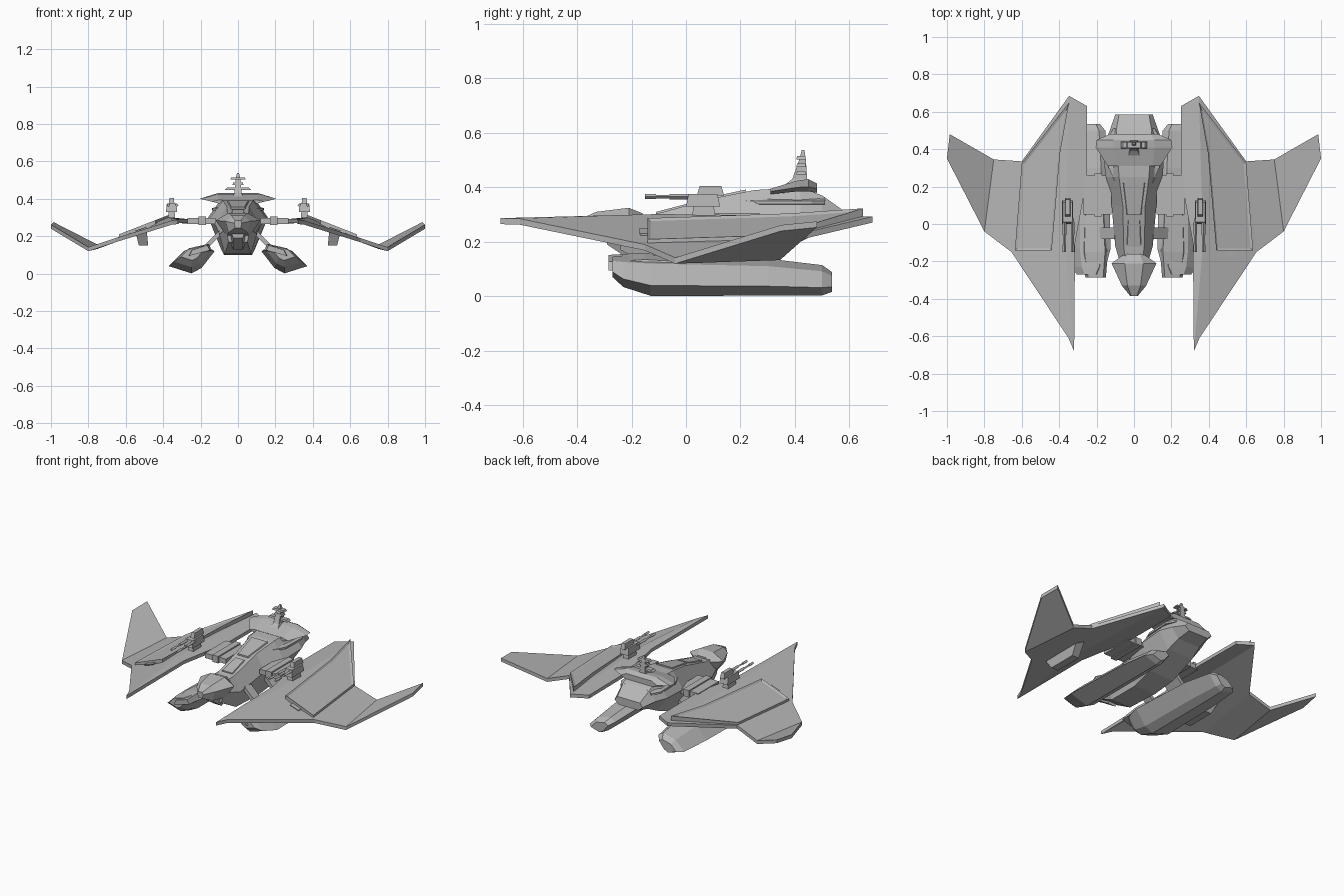
import bpy, bmesh
from mathutils import Vector

cube = bpy.data.objects.get("Cube")
if cube:
    bpy.data.objects.remove(cube, do_unlink=True)

grey = bpy.data.materials.new("hull grey")
grey.use_nodes = True
grey.diffuse_color = (0.47, 0.47, 0.47, 1)
grey.node_tree.nodes["Principled BSDF"].inputs["Base Color"].default_value = grey.diffuse_color


def finish(name, bm, mirror):
    bmesh.ops.recalc_face_normals(bm, faces=bm.faces[:])
    mesh = bpy.data.meshes.new(name)
    bm.to_mesh(mesh)
    bm.free()
    mesh.materials.append(grey)
    obj = bpy.data.objects.new(name, mesh)
    bpy.context.collection.objects.link(obj)
    if mirror:
        mod = obj.modifiers.new("mirror", 'MIRROR')
        mod.use_mirror_merge = False
    return obj


def loft(name, rings, mirror=False):
    """Skin closed rings of points and cap both ends."""
    bm = bmesh.new()
    rows = [[bm.verts.new(p) for p in ring] for ring in rings]
    n = len(rows[0])
    for a, b in zip(rows, rows[1:]):
        for i in range(n):
            j = (i + 1) % n
            bm.faces.new((a[i], a[j], b[j], b[i]))
    bm.faces.new(rows[0])
    bm.faces.new(rows[-1])
    return finish(name, bm, mirror)


def hull(name, sections):
    """Symmetric six-sided hull from (y, bottom w, z, middle w, z, top w, z)."""
    rings = []
    for y, wb, zb, wm, zm, wt, zt in sections:
        rings.append([(-wb, y, zb), (wb, y, zb), (wm, y, zm),
                      (wt, y, zt), (-wt, y, zt), (-wm, y, zm)])
    return loft(name, rings)


def box(name, x, y, z, mirror=True, taper=1.0):
    """Box from ranges, with its top optionally tapered."""
    cx, cy = sum(x) / 2, sum(y) / 2
    rings = []
    for h, s in ((z[0], 1.0), (z[1], taper)):
        rings.append([(cx + (px - cx) * s, cy + (py - cy) * s, h)
                      for px, py in ((x[0], y[0]), (x[1], y[0]), (x[1], y[1]), (x[0], y[1]))])
    return loft(name, rings, mirror)


def slab(name, points, faces, depth, rim=0):
    """Sheet of faces thickened downward, with an optional raised rim."""
    bm = bmesh.new()
    verts = {k: bm.verts.new(p) for k, p in points.items()}
    tops = [bm.faces.new([verts[k] for k in f]) for f in faces]
    out = bmesh.ops.extrude_face_region(bm, geom=tops, use_keep_orig=True)
    moved = [g for g in out["geom"] if isinstance(g, bmesh.types.BMVert)]
    bmesh.ops.translate(bm, verts=moved, vec=(0, 0, -depth))
    bmesh.ops.recalc_face_normals(bm, faces=bm.faces[:])
    if rim:
        bmesh.ops.inset_region(bm, faces=tops, thickness=rim, depth=-0.007, use_even_offset=True)
    return finish(name, bm, True)


# Wings with drooping outer panels and upturned tips
slab("wing", {
    "a": (.32, -.68, .287), "n": (.35, -.61, .285), "b": (.655, -.15, .19),
    "c": (.80, -.04, .142), "d": (.75, .345, .155), "e": (.60, .335, .21),
    "f": (.347, .685, .293), "g": (.25, .63, .29), "h": (.25, .25, .293),
    "i": (.315, -.1, .293), "k": (.37, -.1, .302),
    "s": (1.0, .35, .262), "t": (.985, .48, .275)},
    ["akfghi", "anbefk", "bcde", "cstd"], .022)


# Raised wing panel with a rim
def wing_height(x):
    return .314 - .39 * (x - .37)


plan = {"a": (.347, .65), "b": (.60, .325), "c": (.637, -.142), "d": (.44, -.142), "e": (.395, .38)}
slab("wing_panel", {k: (x, y, wing_height(x)) for k, (x, y) in plan.items()},
     ["abcde"], .032, rim=.012)

# Blocks hanging under the wings
loft("underwing_block", [
    [(.49, -.17, .25), (.55, -.17, .23), (.53, -.12, .15), (.48, -.12, .15)],
    [(.49, .14, .25), (.55, .14, .23), (.53, .07, .15), (.48, .07, .15)]], True)

# Joints between hull and wings
box("wing_joint", (.12, .27), (.05, .26), (.265, .297))
box("wing_joint_collar", (.17, .21), (.04, .27), (.26, .305))

# Fuselage
hull("fuselage", [
    (-.24, .05, .17, .065, .24, .04, .285),
    (-.12, .07, .105, .10, .21, .055, .30),
    (.10, .075, .10, .12, .26, .06, .36),
    (.25, .09, .13, .155, .29, .08, .39),
    (.42, .09, .20, .16, .30, .09, .40),
    (.50, .08, .24, .13, .30, .095, .37),
    (.585, .07, .26, .10, .285, .08, .31)])

# Wedge head at the bow
hull("head", [
    (-.385, .015, .245, .02, .27, .015, .285),
    (-.33, .05, .22, .065, .28, .035, .31),
    (-.21, .06, .20, .12, .285, .05, .325),
    (-.16, .03, .20, .05, .28, .03, .305)])
hull("chin_intake", [
    (-.29, .025, .19, .035, .22, .035, .26),
    (-.20, .025, .13, .04, .16, .04, .25)])

# Canopy plates following the sloping spine
for name, w0, w1, y0, y1, z0, z1 in (
        ("front_canopy", .045, .04, -.11, .02, .304, .338),
        ("rear_canopy", .045, .065, .05, .22, .350, .386)):
    loft(name, [[(-w0, y0, z0 - .02), (w0, y0, z0 - .02), (w0 - .01, y0, z0 + .006), (.01 - w0, y0, z0 + .006)],
                [(-w1, y1, z1 - .02), (w1, y1, z1 - .02), (w1 - .01, y1, z1 + .006), (.01 - w1, y1, z1 + .006)]])

# Side blisters along the stern
loft("side_blister", [
    [(.08, y, .33), (w, y, .338), (w, y, .35), (.08, y, .365)]
    for y, w in ((.22, .10), (.30, .135), (.46, .14), (.51, .11))], True)

# Broad bridge on top of the stern
hull("bridge", [
    (.31, .10, .375, .14, .385, .10, .395),
    (.41, .14, .385, .205, .40, .11, .425),
    (.45, .14, .385, .20, .402, .11, .43),
    (.48, .10, .38, .13, .395, .09, .415)])

# Mast with crossbars
loft("mast", [
    [(-w, y0, z), (w, y0, z), (w, y1, z), (-w, y1, z)]
    for z, w, y0, y1 in ((.40, .035, .35, .45), (.43, .02, .39, .445),
                         (.50, .014, .415, .44), (.537, .006, .425, .435))])
for z, w in ((.448, .07), (.475, .03), (.503, .042)):
    box("mast_crossbar", (-w, w), (.405, .44), (z, z + .012), False, .85)

# Twin pods below the hull, tilted outward
outline = [(.37, .04), (.29, .12), (.17, .15), (.125, .12), (.195, .03), (.25, .002)]
centre = Vector((.24, .08))
rings = []
for y, s, dz in ((-.27, .5, .03), (-.23, .78, .015), (-.13, 1, 0), (.30, .92, -.006),
                 (.50, .75, -.018), (.535, .5, -.025)):
    ring = []
    for p in outline:
        q = centre + (Vector(p) - centre) * s
        ring.append((q.x, y, q.y + dz))
    rings.append(ring)
loft("pod", rings, True)

# Raised spine on each pod
loft("pod_spine", [
    [(x0, y, zb), (x1, y, zb - .03), (x1 - .015, y, zt - .025), (x0 + .015, y, zt)]
    for y, x0, x1, zb, zt in ((-.285, .15, .26, .125, .152), (-.15, .14, .28, .12, .16),
                              (.30, .16, .27, .10, .135), (.51, .17, .25, .08, .10))], True)

# Struts joining pods to fuselage
for y0, y1 in ((-.08, -.02), (.12, .24)):
    loft("pod_strut", [
        [(x, y0, z), (x, y1, z), (x + .018, y1, z + .014), (x + .018, y0, z + .014)]
        for x, z in ((.085, .215), (.185, .115))], True)

# Wing turrets with twin barrels
box("turret_pedestal", (.335, .375), (.02, .11), (.285, .335), True, .8)
box("turret_body", (.325, .385), (0, .125), (.33, .375), True, .85)
box("turret_cap", (.34, .37), (.04, .14), (.37, .405), True, .8)
for x in (.328, .372):
    for start, end, r in ((-.15, .03, .006), (-.15, -.11, .009), (-.06, .01, .010)):
        loft("gun_barrel", [
            [(x + r, y, .366), (x, y, .366 + r), (x - r, y, .366), (x, y, .366 - r)]
            for y in (start, end)], True)
